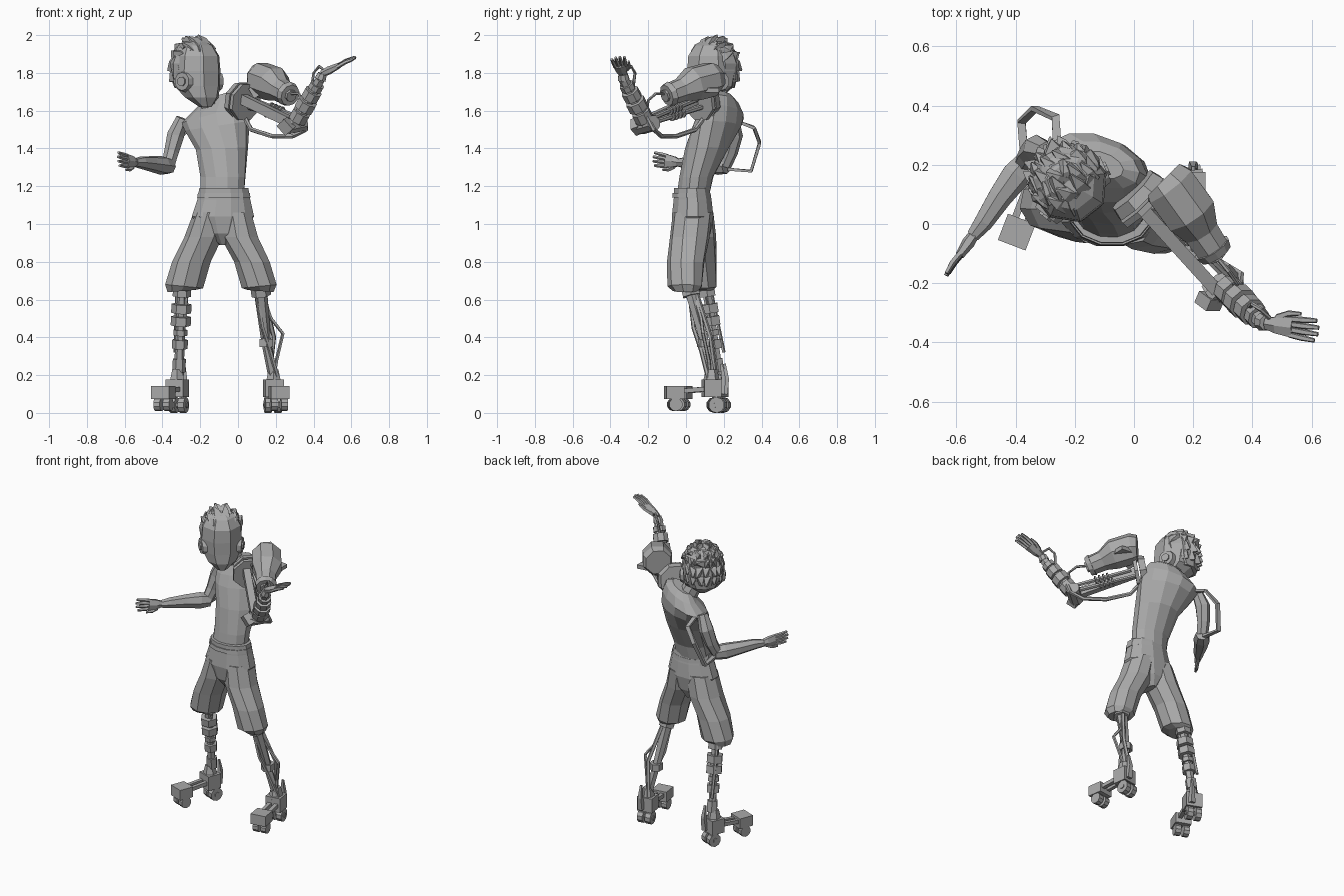
import bpy, bmesh, math, random
from mathutils import Vector, Matrix

cube = bpy.data.objects.get("Cube")
if cube:
    bpy.data.objects.remove(cube)
random.seed(4)

grey = bpy.data.materials.new("plain_grey")
grey.use_nodes = True
grey.diffuse_color = (0.4, 0.4, 0.4, 1)
grey.node_tree.nodes["Principled BSDF"].inputs["Base Color"].default_value = (0.4, 0.4, 0.4, 1)


def skin(name, rings, matrix=None):
    """Bridge equal rings of points into one closed, flat-shaded part."""
    bm = bmesh.new()
    loops = [[bm.verts.new(p) for p in ring] for ring in rings]
    n = len(loops[0])
    for a, b in zip(loops, loops[1:]):
        for i in range(n):
            j = (i + 1) % n
            bm.faces.new((a[i], a[j], b[j], b[i]))
    bm.faces.new(loops[0])
    bm.faces.new(loops[-1])
    bmesh.ops.recalc_face_normals(bm, faces=bm.faces)
    mesh = bpy.data.meshes.new(name)
    bm.to_mesh(mesh)
    bm.free()
    mesh.materials.append(grey)
    ob = bpy.data.objects.new(name, mesh)
    bpy.context.collection.objects.link(ob)
    if matrix:
        ob.matrix_world = matrix
    return ob


def loft(name, rows, sides=10, matrix=None):
    """Rows are x, y, z, x radius, y radius, sideways slope, turn in degrees."""
    rings = []
    for x, y, z, rx, ry, slope, turn in rows:
        rot = Matrix.Rotation(math.radians(turn), 3, 'Z')
        ring = []
        for i in range(sides):
            a = 2 * math.pi * (i + 0.5) / sides
            d = rot @ Vector((rx * math.cos(a), ry * math.sin(a), 0)) / math.cos(math.pi / sides)
            ring.append((x + d.x, y + d.y, z + slope * d.x))
        rings.append(ring)
    return skin(name, rings, matrix)


def sweep(name, pts, size, sides=4, matrix=None, ref=None):
    """Tube, bar or cone along a path; size is one half width, a (w, h) pair, or a list."""
    pts = [Vector(p) for p in pts]
    sizes = size if isinstance(size, list) else [size] * len(pts)
    tans = [(pts[min(i + 1, len(pts) - 1)] - pts[max(i - 1, 0)]).normalized() for i in range(len(pts))]
    axes = [Vector((0, 0, 1)), Vector((0, 1, 0)), Vector((1, 0, 0))]
    ref = Vector(ref) if ref else min(axes, key=lambda ax: max(abs(t.dot(ax)) for t in tans))
    rings = []
    for p, t, s in zip(pts, tans, sizes):
        w, h = s if isinstance(s, tuple) else (s, s)
        u = t.cross(ref).normalized()
        v = u.cross(t)
        k = 1 / math.cos(math.pi / sides)
        angles = [2 * math.pi * (i + 0.5) / sides for i in range(sides)]
        rings.append([p + k * (u * w * math.cos(a) + v * h * math.sin(a)) for a in angles])
    return skin(name, rings, matrix)


def bands(name, a, b, spots, sides=6):
    """Collars along a limb: fraction, half length, radius."""
    a, b = Vector(a), Vector(b)
    d = (b - a).normalized()
    for f, half, r in spots:
        c = a.lerp(b, f)
        sweep(name, [c - d * half, c + d * half], r, sides)


def hand(name, wrist, tip, across, thumb):
    """Palm with four fingers fanned along across, and a thumb."""
    w, t, s = Vector(wrist), Vector(tip), Vector(across).normalized()
    d = t - w
    flat = d.cross(s).normalized()
    knuckle = w + d * 0.5
    sweep(name + "_palm", [w, w + d * 0.2, knuckle], [(.018, .016), (.028, .019), (.035, .013)], 6, ref=flat)
    for i in range(4):
        k = i - 1.5
        start = knuckle + s * k * 0.018 - d * 0.05
        end = knuckle + s * k * 0.023 + d * (0.5 - 0.05 * abs(k))
        sweep(name + "_finger", [start, start.lerp(end, .5) + flat * .004, end], [.009, .009, .006], 5)
    base = w + d * 0.2 + s * thumb * 0.025
    sweep(name + "_thumb", [base, base + d * .2 + s * thumb * .02, base + d * .42 + s * thumb * .025],
          [.011, .009, .005], 5)


# Torso, leaning back and twisted at the shoulders
loft("torso", [
    (-.085, .035, 1.14, .115, .085, 0, 0), (-.08, .055, 1.25, .118, .088, 0, -4),
    (-.085, .11, 1.40, .135, .11, .05, -10), (-.11, .165, 1.52, .17, .12, .15, -18),
    (-.125, .19, 1.585, .175, .105, .28, -20), (-.105, .20, 1.645, .125, .07, .32, -20),
    (-.11, .20, 1.68, .075, .04, .32, -20)], 12)
sweep("neck", [(-.14, .19, 1.62), (-.18, .15, 1.72)], .052, 8)

# Shorts
loft("shorts_hips", [
    (-.08, .04, .89, .02, .06, 0, 0), (-.08, .035, .95, .10, .095, 0, 0), (-.08, .035, 1.04, .165, .11, 0, 0),
    (-.075, .035, 1.13, .14, .10, 0, 0), (-.075, .03, 1.19, .13, .093, 0, 0)], 12)
loft("shorts_belt", [(-.075, .03, 1.14, .141, .103, 0, 0), (-.075, .03, 1.165, .137, .10, 0, 0)], 12)
for side, rows in {
    "right": [(-.30, .075, .645, .07, .065, .08, 10), (-.285, .07, .67, .096, .09, -.1, 10),
              (-.245, .06, .80, .098, .098, 0, 5), (-.18, .05, .93, .098, .105, 0, 0), (-.145, .04, 1.06, .085, .10, 0, 0)],
    "left": [(.12, .0, .645, .065, .065, -.08, 10), (.112, -.005, .67, .088, .088, .1, 10),
             (.075, .0, .80, .09, .095, 0, 5), (.01, .02, .93, .096, .10, 0, 0), (-.015, .035, 1.06, .085, .10, 0, 0)],
}.items():
    loft(side + "_shorts_leg", rows, 9)

# Head, turned toward the raised arm
head = Matrix.Translation((-.222, .14, 1.62)) @ Matrix.Rotation(math.radians(38), 4, 'Z')
loft("head", [
    (0, -.08, .0, .03, .035, 0, 0), (0, -.05, .05, .085, .082, 0, 0), (0, -.01, .11, .115, .12, 0, 0),
    (0, .0, .19, .122, .13, 0, 0), (0, .0, .27, .115, .125, 0, 0), (0, .005, .325, .085, .095, 0, 0),
    (0, .01, .352, .04, .05, 0, 0)], 8, head)
loft("hair_cap", [
    (0, .06, .10, .08, .06, 0, 0), (0, .035, .15, .115, .09, 0, 0), (0, .025, .23, .126, .102, 0, 0),
    (0, .012, .30, .105, .104, 0, 0), (0, .01, .345, .06, .065, 0, 0)], 9, head)
for s in (-1, 1):
    sweep("ear_disc", [(s * .10, -.035, .135), (s * .128, -.042, .135)], [.055, .046], 10, head)
    sweep("ear_hub", [(s * .12, -.04, .135), (s * .136, -.044, .135)], .024, 8, head)

# Hair tufts lying back over the crown
for row, (lift, count, spread) in enumerate([(-.3, 6, 75), (.1, 7, 80), (.45, 8, 105), (.72, 9, 165), (.94, 6, 165)]):
    for i in range(count):
        a = math.radians(90 + spread * (2 * (i + .5) / count - 1) + 8 * (row % 2))
        flat = math.sqrt(1 - lift * lift)
        n = Vector((flat * math.cos(a), flat * math.sin(a), lift))
        base = Vector((n.x * .106, .01 + n.y * .105, .205 + n.z * .137))
        out = (n * .45 + Vector((random.uniform(-.4, .4), .5, .2 if lift > .4 else -.45))).normalized()
        sweep("hair_tuft", [base - out * .025, base + out * .015, base + out * random.uniform(.045, .06)],
              [(.04, .024), (.032, .018), .002], 4, head)

# Right arm
sweep("right_upper_arm", [(-.295, .245, 1.56), (-.33, .255, 1.47), (-.352, .235, 1.38), (-.37, .205, 1.31)],
      [.03, .042, .036, .032], 7)
sweep("right_forearm", [(-.36, .215, 1.305), (-.40, .165, 1.31), (-.455, .09, 1.318), (-.51, .005, 1.325), (-.545, -.04, 1.325)],
      [.036, .046, .038, .03, .021], 7)
hand("right_hand", (-.54, -.035, 1.325), (-.637, -.177, 1.345), (-.1, 0, 1), -1)
sweep("right_arm_strap", [(-.26, .28, 1.54), (-.265, .36, 1.51), (-.335, .39, 1.43), (-.38, .345, 1.28), (-.37, .22, 1.29)],
      (.008, .014))

# Left shoulder mount and launcher
axis = Vector((.65, -.65, -.15)).normalized()
mount = Vector((.02, .09, 1.65))
sweep("shoulder_disc", [mount - axis * .035, mount + axis * .005], [.09, .1], 8)
sweep("shoulder_rim", [mount + axis * .015, mount + axis * .037], (.102, .095), 8)
sweep("launcher_body", [(.10, .15, 1.765), (.12, .13, 1.765), (.19, .035, 1.74), (.225, -.025, 1.71), (.265, -.085, 1.688)],
      [.075, .088, .088, .06, .056], 8)
sweep("launcher_nozzle", [(.262, -.08, 1.69), (.277, -.103, 1.681)], [.064, .055], 10)
sweep("launcher_core", [(.27, -.095, 1.685), (.284, -.114, 1.677)], .03, 8)
sweep("launcher_plate", [(.185, .12, 1.70), (.187, .12, 1.725)], (.055, .055))
sweep("launcher_bracket", [(.07, .08, 1.69), (.14, .08, 1.73)], (.03, .03))

# Left arm frame, rods and springs
elbow = Vector((.30, -.205, 1.525))
sweep("upper_arm_beam", [(.02, .06, 1.665), (.275, -.22, 1.54)], (.022, .026))
rods = [((.05, .09, 1.62), (.31, -.18, 1.535)), ((.075, .06, 1.66), (.33, -.18, 1.56))]
for a, b in rods:
    sweep("upper_arm_rod", [a, b], .011, 6)
    bands("upper_arm_spring", a, b, [(.4 + .07 * i, .005, .022) for i in range(4)], 8)
sweep("elbow_joint", [elbow + Vector((-.045, -.035, -.01)), elbow + Vector((.045, .035, .01))], .04, 8)
sweep("elbow_pad", [(.235, -.245, 1.50), (.275, -.275, 1.535)], (.035, .022))

# Left forearm in stacked collars
wrist = Vector((.435, -.33, 1.765))
sweep("left_forearm", [elbow, wrist], [.034, .024], 6)
bands("forearm_collar", elbow, wrist, [(.2, .028, .047), (.44, .026, .05), (.66, .025, .045), (.84, .016, .037)], 8)
sweep("wrist_ring", [wrist, wrist + Vector((.012, -.004, .03))], [.03, .024], 8)
hand("left_hand", (.445, -.335, 1.795), (.627, -.362, 1.885), (.12, 1, .2), 1)

# Hoses
sweep("lower_hose", [(.03, .1, 1.57), (.07, .05, 1.5), (.18, -.05, 1.465), (.29, -.13, 1.465), (.36, -.17, 1.5),
                     (.355, -.22, 1.59)], .011, 6)
sweep("launcher_hose", [(.27, -.1, 1.69), (.32, -.16, 1.69), (.35, -.2, 1.655), (.335, -.205, 1.6)], .007, 6)
sweep("wrist_hose", [(.39, -.28, 1.72), (.40, -.27, 1.80), (.43, -.29, 1.835), (.46, -.32, 1.81)], .007, 6)

# Right lower leg
knee, ankle = Vector((-.295, .105, .68)), Vector((-.315, .18, .17))
sweep("right_shin", [knee, ankle], .022, 6)
bands("right_shin_collar", knee, ankle, [(.09, .018, .042), (.25, .024, .046), (.38, .024, .046), (.5, .015, .032),
                                         (.62, .024, .036), (.84, .035, .03)])
for dx, dy in ((-.028, .02), (.028, -.02)):
    sweep("right_shin_rod", [knee + Vector((dx, dy, 0)), ankle + Vector((dx * .6, dy, .15))], .008, 5)

# Left lower leg
knee, mid, ankle = Vector((.115, .015, .68)), Vector((.15, .10, .37)), Vector((.19, .135, .17))
sweep("left_shin", [knee, mid, ankle], [.032, .022, .022], 6)
bands("left_shin_collar", knee, ankle, [(.08, .02, .045)])
bands("left_shin_block", mid + Vector((0, 0, .03)), mid - Vector((0, 0, .03)), [(.5, .022, .036)])
sweep("left_shin_bow", [(.14, .05, .60), (.175, .08, .50), (.238, .09, .42), (.205, .12, .28), (.19, .13, .18)], .008, 5)
sweep("left_shin_rod", [(.10, .02, .62), (.13, .04, .45), (.17, .08, .33), (.215, .12, .17)], .009, 5)
sweep("left_calf_rod", [(.13, .05, .65), (.19, .13, .40), (.165, .16, .18)], .01, 5)


# Wheeled feet
def foot(name, heel, toe):
    h, t = Vector(heel), Vector(toe)
    d = Vector((t.x - h.x, t.y - h.y, 0)).normalized()
    s = Vector((-d.y, d.x, 0))
    up = Vector((0, 0, 1))
    sweep(name + "_heel_block", [h - d * .045, h + d * .045], (.05, .047))
    sweep(name + "_toe_block", [t - d * .045, t + d * .05], (.05, .034))
    for k in (-.022, .022):
        sweep(name + "_bar", [h + s * k, t + s * k + up * .005], .012)
        for c, r in ((h - d * .02 - up * (h.z - .042), .04), (t - up * (t.z - .045), .034)):
            c = c + s * k * 1.2
            sweep(name + "_wheel", [c - s * .018, c + s * .018], r, 10)
            sweep(name + "_fork", [c, c + up * .06], (.008, .012))
    sweep(name + "_axle", [h - up * (h.z - .042) - d * .02 - s * .05, h - up * (h.z - .042) - d * .02 + s * .05], .014, 6)
    spur = h - d * .05 + s * .02
    sweep(name + "_spur", [spur - up * .03, spur + up * .05 - d * .012, spur + up * .13], [.016, .012, .006])
    sweep(name + "_ankle", [h + up * .03, h + up * .1], [.04, .026], 6)


foot("right_foot", (-.322, .165, .13), (-.395, -.025, .108))
foot("left_foot", (.188, .135, .13), (.217, -.06, .108))
